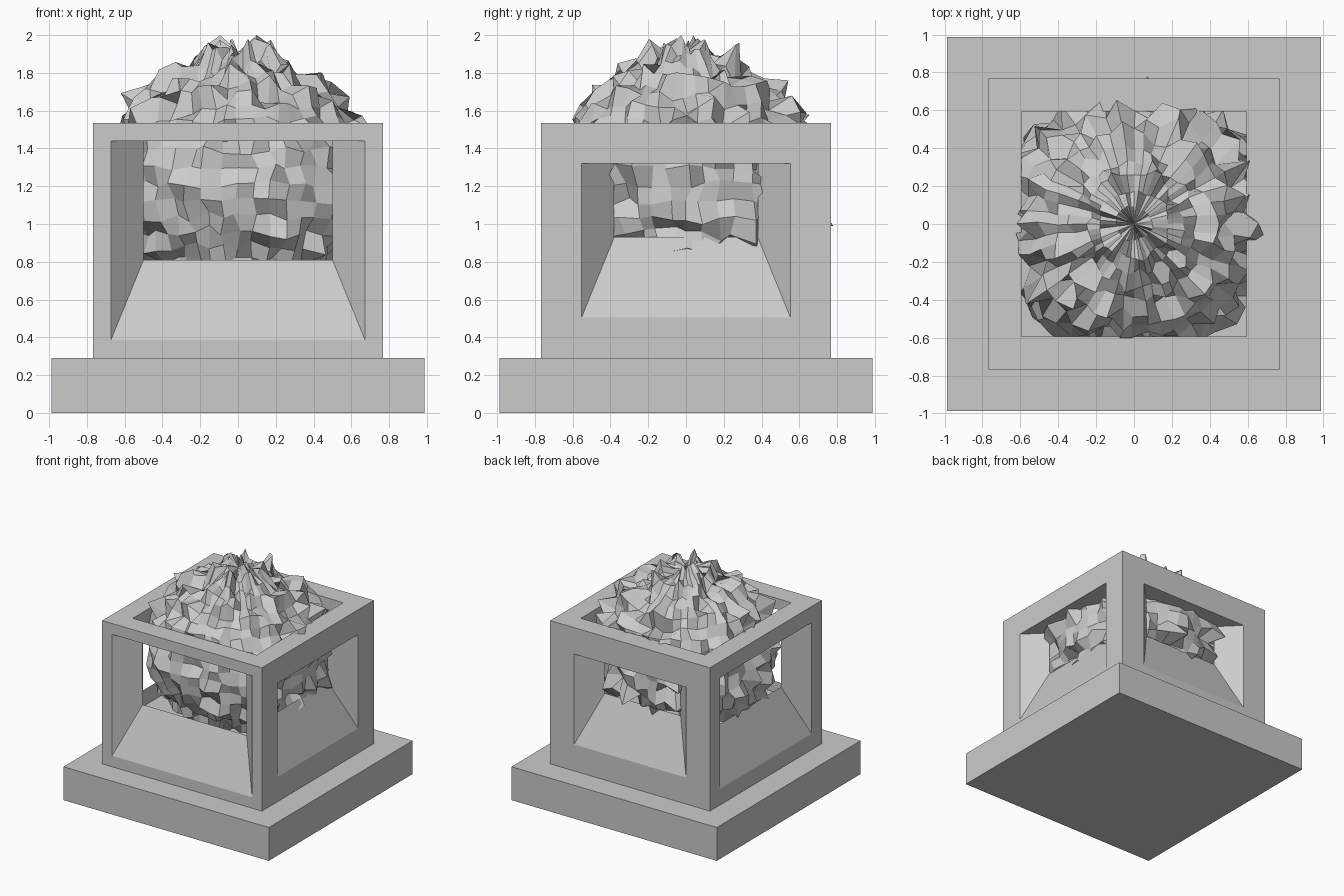
import bpy, bmesh, math, random
from mathutils import Vector, Matrix, noise

if "Cube" in bpy.data.objects:
    bpy.data.objects.remove(bpy.data.objects["Cube"])

random.seed(4)
BASE_W, BASE_H = 0.987, 0.29
OUT, INN = 0.768, 0.595          # half widths of outer walls and of the pit
TOP, FLOOR = 1.535, 0.715        # rim height and pit floor


def finish(bm, name):
    bmesh.ops.remove_doubles(bm, verts=bm.verts, dist=1e-5)
    bmesh.ops.recalc_face_normals(bm, faces=bm.faces)
    me = bpy.data.meshes.new(name)
    bm.to_mesh(me)
    bm.free()
    bpy.context.collection.objects.link(bpy.data.objects.new(name, me))


# plinth
bm = bmesh.new()
bmesh.ops.create_cube(bm, size=1, matrix=Matrix.Translation((0, 0, BASE_H / 2))
                      @ Matrix.Diagonal((2 * BASE_W, 2 * BASE_W, BASE_H, 1)))
finish(bm, "plinth")

# planter frame: open pit with one tapered window through each wall
bm = bmesh.new()


def rect(half, depth, z0, z1, rot):
    return [bm.verts.new(rot @ Vector(p)) for p in
            ((-half, -depth, z0), (half, -depth, z0), (half, -depth, z1), (-half, -depth, z1))]


def bridge(a, b):
    for i in range(4):
        j = (i + 1) % 4
        bm.faces.new((a[i], a[j], b[j], b[i]))


# window margins: front, right, back, left
for k, m in enumerate((0.095, 0.215, 0.23, 0.14)):
    rot = Matrix.Rotation(k * math.pi / 2, 3, 'Z')
    wall_out = rect(OUT, OUT, BASE_H, TOP, rot)
    hole_out = rect(OUT - m, OUT, BASE_H + m, TOP - m, rot)
    hole_in = rect(INN - m, INN, FLOOR + m, TOP - m, rot)
    wall_in = rect(INN, INN, FLOOR, TOP, rot)
    bridge(wall_out, hole_out)
    bridge(hole_out, hole_in)
    bridge(hole_in, wall_in)
    # rim strip
    bm.faces.new((wall_out[3], wall_out[2], wall_in[2], wall_in[3]))
# underside and pit floor
for half, z in ((OUT, BASE_H), (INN, FLOOR)):
    bm.faces.new([bm.verts.new((sx * half, sy * half, z))
                  for sx, sy in ((-1, -1), (1, -1), (1, 1), (-1, 1))])
finish(bm, "planter_frame")

# craggy foliage ball: low-poly sphere with clustered spikes
CENTRE = Vector((0, 0, 1.21))
bm = bmesh.new()
bmesh.ops.create_uvsphere(bm, u_segments=48, v_segments=24, radius=1)
spike_dir = Vector((0.07, 0.77, -0.22)).normalized()
for v in bm.verts:
    d = v.co.normalized()
    flat = math.hypot(d.x, d.y)
    r = 0.665 + 0.13 * noise.noise(d * 7.3) + random.uniform(-0.035, 0.035)
    # slightly squarer around the middle, raised crown
    r += 0.05 * math.sin(2 * math.atan2(d.y, d.x)) ** 2 * flat ** 4
    r += 0.05 * max(0.0, (d.z - 0.93) / 0.07)
    # wobble breaks up the rings
    v.co = d * r + noise.noise_vector(d * 6 + Vector((9, 3, 5))) * 0.045 * flat
# one long spike out of the back window
tip = max(bm.verts, key=lambda v: v.co.normalized().dot(spike_dir))
tip.co = Vector((0.07, 0.78, 0.99)) - CENTRE
# scale the crown so it tops out at full height
top_z = max(v.co.z for v in bm.verts)
for v in bm.verts:
    if v.co.z > 0.5:
        v.co.z = 0.5 + (v.co.z - 0.5) * (2.0 - CENTRE.z - 0.5) / (top_z - 0.5)
bmesh.ops.translate(bm, verts=bm.verts, vec=CENTRE)
finish(bm, "foliage_ball")
